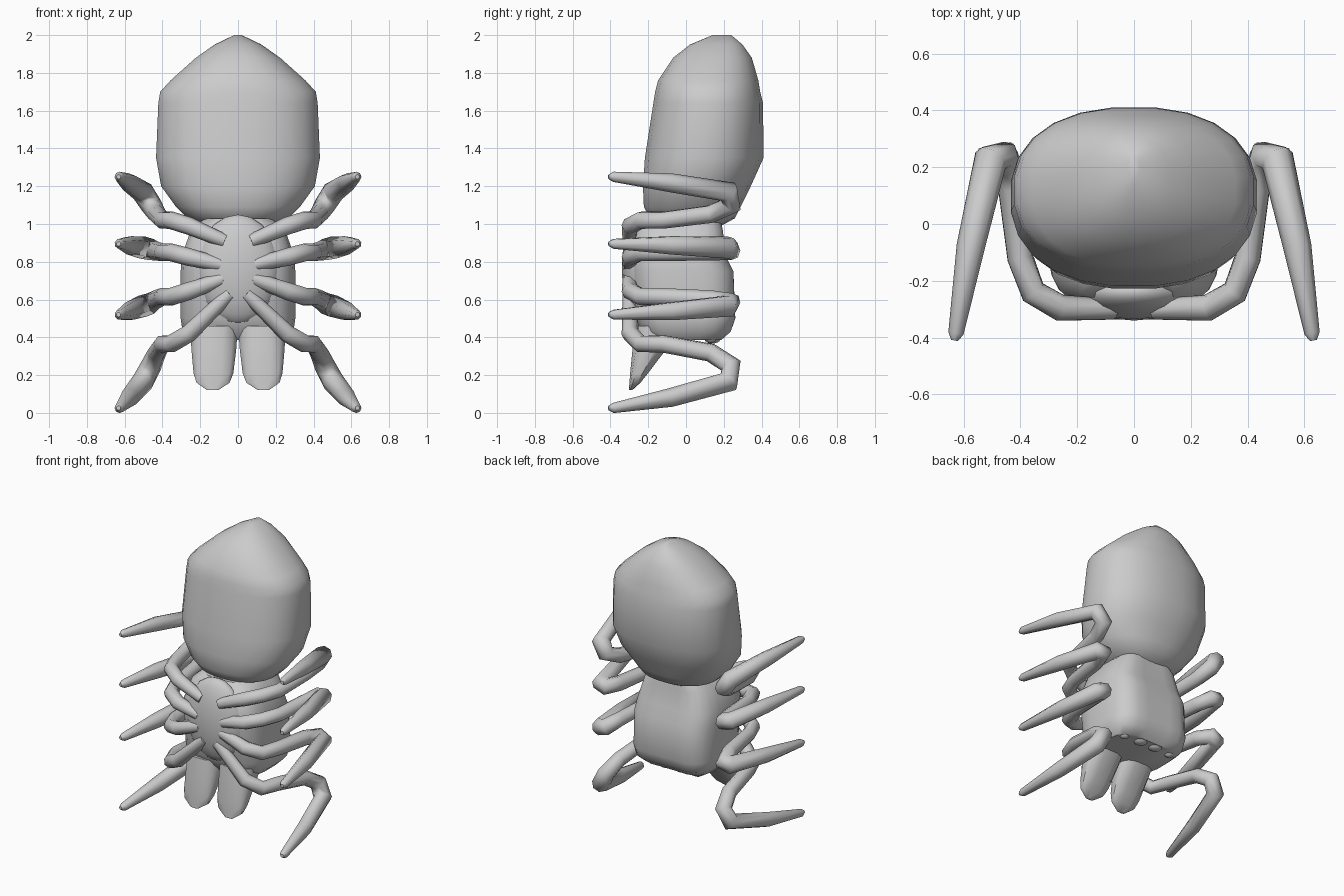
import bpy, bmesh
from math import sin, cos, pi, copysign, radians, exp

if "Cube" in bpy.data.objects:
    bpy.data.objects.remove(bpy.data.objects["Cube"])


def smooth(ob):
    bpy.ops.object.select_all(action='DESELECT')
    ob.select_set(True)
    bpy.context.view_layer.objects.active = ob
    bpy.ops.object.shade_smooth_by_angle(angle=radians(40))


def loft(name, rings, sides=24, power=2.3, cx=0, groove=0, taper=0):
    """Skin superellipse rings given as (z, half width, y front, y back)."""
    bm = bmesh.new()
    loops = []
    for k, (z, rx, y0, y1) in enumerate(rings):
        loop = []
        for i in range(sides):
            a = 2 * pi * (i + 0.5) / sides
            c, s = cos(a), sin(a)
            x = rx * copysign(abs(c) ** (2 / power), c)
            y = (y0 + y1) / 2 + (y1 - y0) / 2 * copysign(abs(s) ** (2 / power), s)
            if s > 0:
                y -= groove * exp(-(x / .11) ** 2)
            loop.append(bm.verts.new((cx - taper * k + x, y, z)))
        loops.append(loop)
    for a, b in zip(loops, loops[1:]):
        for i in range(sides):
            j = (i + 1) % sides
            bm.faces.new((a[i], a[j], b[j], b[i]))
    bm.faces.new(loops[0])
    bm.faces.new(loops[-1])
    bmesh.ops.recalc_face_normals(bm, faces=bm.faces)
    me = bpy.data.meshes.new(name)
    bm.to_mesh(me)
    bm.free()
    ob = bpy.data.objects.new(name, me)
    bpy.context.collection.objects.link(ob)
    smooth(ob)


def ball(name, loc, size):
    bpy.ops.mesh.primitive_uv_sphere_add(segments=16, ring_count=10, radius=1, location=loc)
    ob = bpy.context.object
    ob.name = name
    ob.scale = size
    smooth(ob)


def leg(name, side, root_x, root, bend, flank, knee_in, knee_out, tip):
    """Tapered tube; all legs share one plan and differ only in their heights."""
    path = [
        (root_x, -.30, root, .036), (.26, -.295, bend, .047), (.355, -.24, flank, .047),
        (.40, -.12, flank, .047), (.43, .13, flank + .4 * (knee_in - flank), .05),
        (.46, .238, knee_in, .057), (.505, .225, knee_out, .06),
        (.575, -.08, knee_out + .6 * (tip - knee_out), .05), (.627, -.385, tip, .027),
        (.632, -.41, tip, .012)]
    cu = bpy.data.curves.new(name, 'CURVE')
    cu.dimensions = '3D'
    cu.bevel_depth = 1
    cu.bevel_resolution = 2
    cu.use_fill_caps = True
    sp = cu.splines.new('POLY')
    sp.points.add(len(path) - 1)
    for p, (x, y, z, r) in zip(sp.points, path):
        p.co = (side * x, y, z, 1)
        p.radius = r
    bpy.context.collection.objects.link(bpy.data.objects.new(name, cu))


# Abdomen
loft("abdomen", [
    (.97, .12, -.10, .15), (1.03, .27, -.19, .26), (1.09, .33, -.225, .29),
    (1.2, .41, -.23, .345), (1.35, .437, -.22, .413), (1.64, .425, -.175, .41),
    (1.70, .415, -.165, .395), (1.76, .36, -.15, .385),
    (1.88, .225, -.07, .35), (1.95, .125, .02, .30), (2.0, .02, .14, .24)])

# Head and thorax, with the breastplate the legs grow from
loft("thorax", [
    (.385, .25, -.20, .20), (.43, .295, -.24, .25), (.5, .305, -.27, .275),
    (.75, .305, -.30, .265), (.83, .30, -.30, .225), (.97, .25, -.27, .21),
    (1.03, .18, -.21, .20)], power=3.4, groove=.025)
ball("breastplate", (0, -.24, .76), (.22, .1, .29))

for s, tag in ((-1, "left"), (1, "right")):
    # Eyes on the underside of the head
    ball(f"{tag}_large_eye", (s * .062, .14, .397), (.05, .045, .03))
    ball(f"{tag}_small_eye", (s * .19, .13, .40), (.034, .034, .03))

    # Jaws, closing together toward the head
    loft(f"{tag}_jaw", [
        (.12, .03, -.303, -.285), (.16, .09, -.30, -.24), (.21, .108, -.297, -.20),
        (.34, .122, -.285, -.10), (.46, .128, -.268, -.01)], 12, 2.8, s * .134, taper=s * .002)

    # Legs
    leg(f"{tag}_upper_leg", s, .07, .91, .99, 1.02, 1.10, 1.17, 1.25)
    leg(f"{tag}_second_leg", s, .09, .785, .825, .85, .865, .875, .895)
    leg(f"{tag}_third_leg", s, .08, .71, .645, .615, .58, .565, .52)
    leg(f"{tag}_lower_leg", s, .045, .63, .42, .365, .25, .165, .026)
